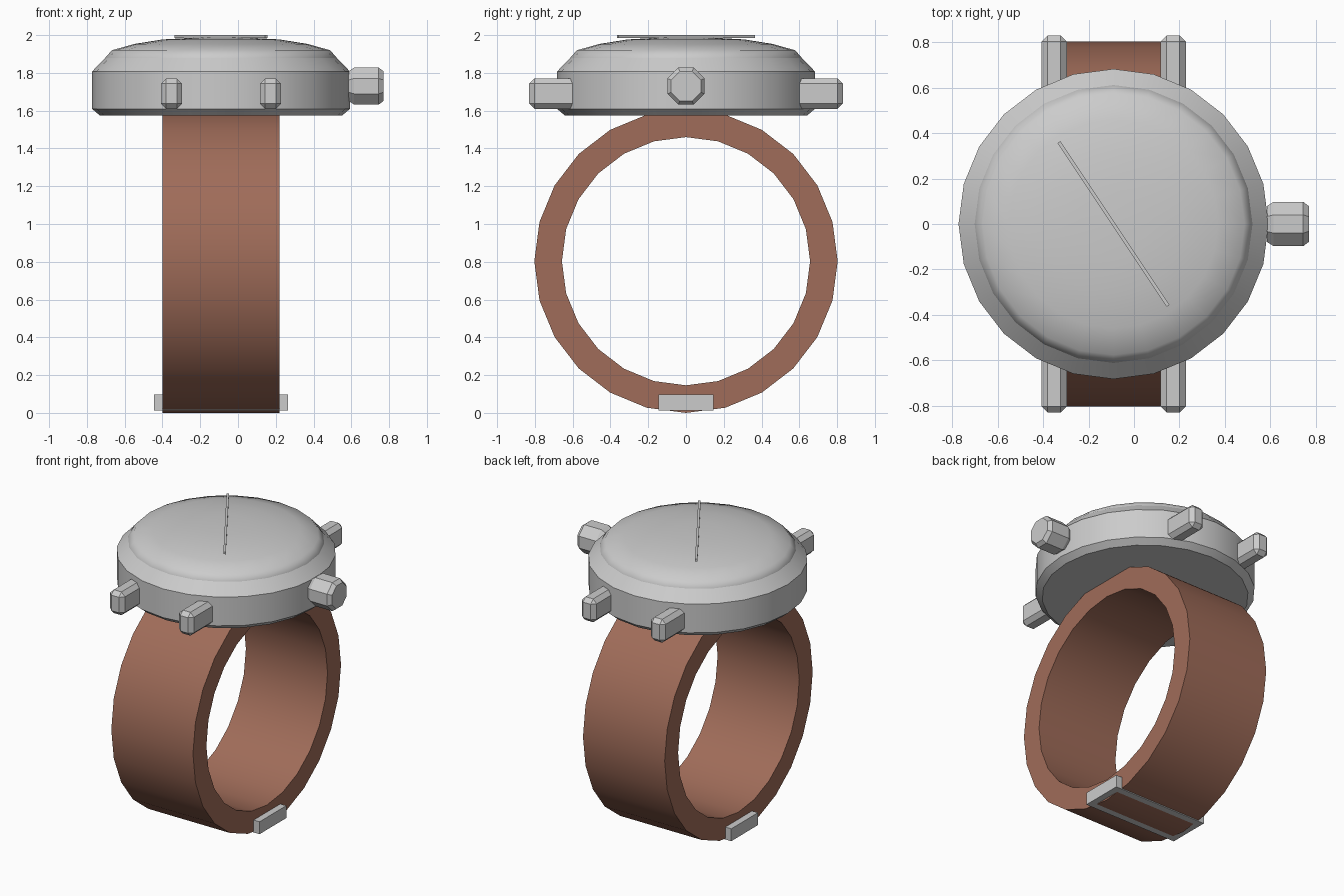
import bpy, math
from mathutils import Matrix

if "Cube" in bpy.data.objects:
    bpy.data.objects.remove(bpy.data.objects["Cube"])

CX = -0.09      # x centre of the watch body
SIDES = 24
brown = bpy.data.materials.new("brown_leather")
brown.diffuse_color = (0.35, 0.15, 0.10, 1)
brown.use_nodes = True
brown.node_tree.nodes["Principled BSDF"].inputs["Base Color"].default_value = brown.diffuse_color


def mesh_object(name, verts, faces, smooth=None):
    me = bpy.data.meshes.new(name)
    me.from_pydata(verts, [], faces)
    ob = bpy.data.objects.new(name, me)
    bpy.context.collection.objects.link(ob)
    if smooth is not None:
        bpy.ops.object.select_all(action='DESELECT')
        ob.select_set(True)
        bpy.context.view_layer.objects.active = ob
        bpy.ops.object.shade_smooth_by_angle(angle=math.radians(smooth))
    return ob


def lathe(name, profile, sides, matrix, smooth=None, closed=False, turn=0):
    """Spin (radius, height) points around local z; open profiles get end caps."""
    verts, faces, n = [], [], len(profile)
    for r, h in profile:
        for i in range(sides):
            a = 2 * math.pi * i / sides + turn
            verts.append(matrix @ Matrix.Translation((r * math.cos(a), r * math.sin(a), h)).translation)
    for j in range(n if closed else n - 1):
        k = (j + 1) % n
        for i in range(sides):
            m = (i + 1) % sides
            faces.append((j * sides + i, j * sides + m, k * sides + m, k * sides + i))
    if not closed:
        faces.append(tuple(reversed(range(sides))))
        faces.append(tuple(range((n - 1) * sides, n * sides)))
    return mesh_object(name, verts, faces, smooth)


def box(name, lo, hi, bevel=0):
    v = [(x, y, z) for x in (lo[0], hi[0]) for y in (lo[1], hi[1]) for z in (lo[2], hi[2])]
    f = [(0, 1, 3, 2), (4, 6, 7, 5), (0, 4, 5, 1), (2, 3, 7, 6), (0, 2, 6, 4), (1, 5, 7, 3)]
    ob = mesh_object(name, v, f)
    if bevel:
        mod = ob.modifiers.new("bevel", 'BEVEL')
        mod.width = bevel
        mod.segments = 1
    return ob


along_x = Matrix.Rotation(math.pi / 2, 4, 'Y')
body = Matrix.Translation((CX, 0, 0))

# Strap: a closed band around the x axis
strap = lathe("strap", [(0.803, -0.31), (0.803, 0.31), (0.657, 0.31), (0.657, -0.31)],
              SIDES, Matrix.Translation((CX, 0, 0.803)) @ along_x, 30, closed=True)
strap.data.materials.append(brown)

# Case and domed crystal
lathe("case", [(0.642, 1.575), (0.683, 1.61), (0.683, 1.807), (0.612, 1.88)],
      SIDES, body, 30)
lathe("crystal", [(0.612, 1.86), (0.612, 1.882), (0.577, 1.92), (0.46, 1.953), (0.31, 1.977),
                  (0.15, 1.986), (0.01, 1.988)], SIDES, body, 50)

# Hands: one thin straight bar across the crystal
hands = box("hands", (-0.433, -0.0075, -0.007), (0.433, 0.0075, 0.007))
hands.location = (CX, 0, 1.993)
hands.rotation_euler.z = math.atan2(-0.72, 0.48)

# Crown: chamfered octagonal knob on the right side
lathe("crown", [(0.085, 0.585), (0.106, 0.615), (0.106, 0.745), (0.085, 0.77)],
      8, Matrix.Translation((0, 0, 1.73)) @ along_x, turn=math.pi / 8)

# Four lugs holding the strap
for side, x in (("left", CX - 0.262), ("right", CX + 0.262)):
    for end, s in (("front", -1), ("back", 1)):
        y0, y1 = sorted((s * 0.55, s * 0.83))
        box(f"lug_{end}_{side}", (x - 0.056, y0, 1.61), (x + 0.056, y1, 1.77), 0.027)

# Buckle: rectangular frame under the strap
outer, inner = (0.355, 0.145), (0.295, 0.085)
verts, faces = [], []
for (w, d), z in ((outer, 0.013), (outer, 0.098), (inner, 0.098), (inner, 0.013)):
    verts += [(CX + sx * w, sy * d, z) for sx, sy in ((-1, -1), (1, -1), (1, 1), (-1, 1))]
for j in range(4):
    k = (j + 1) % 4
    for i in range(4):
        m = (i + 1) % 4
        faces.append((j * 4 + i, j * 4 + m, k * 4 + m, k * 4 + i))
mesh_object("buckle", verts, faces)
